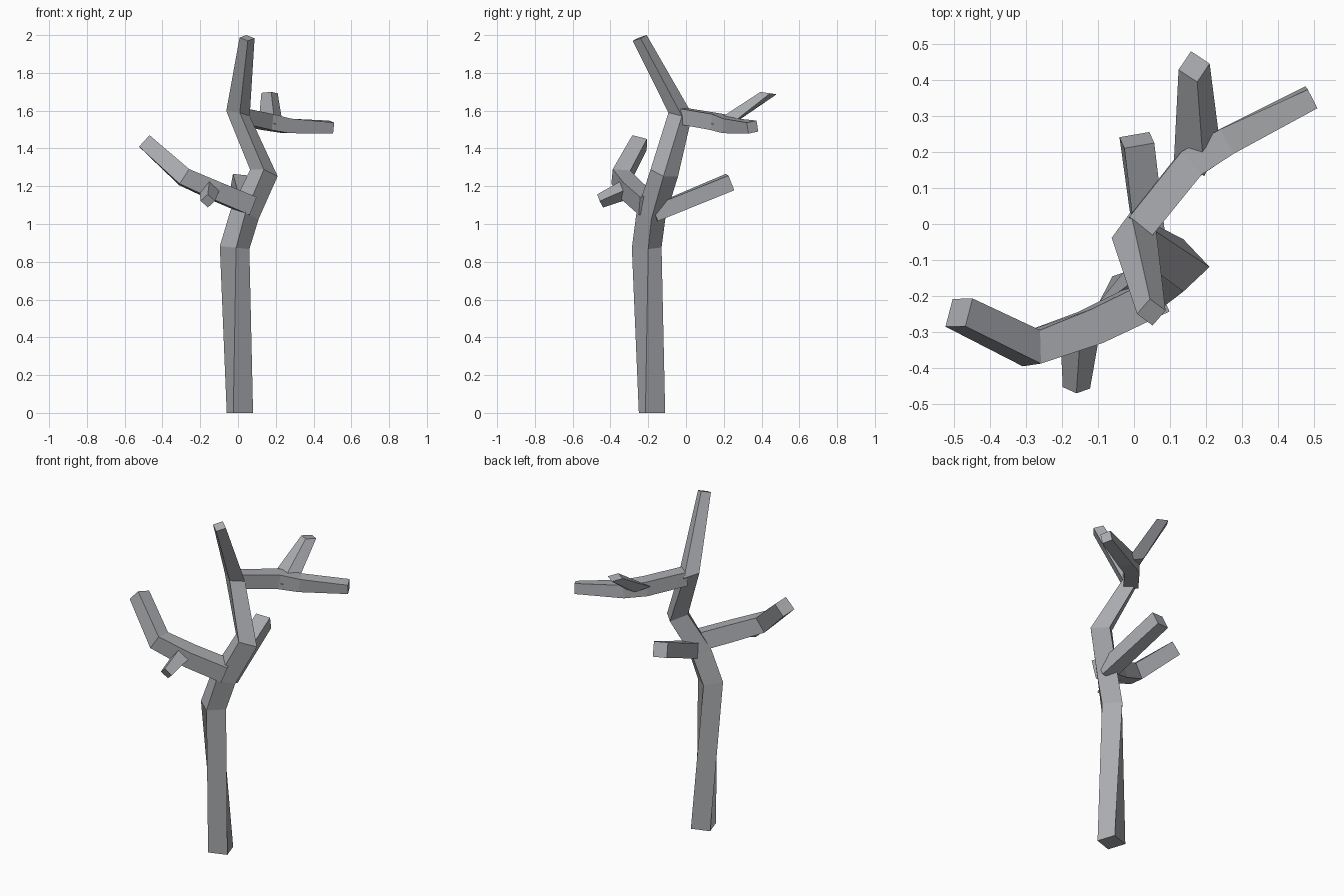
import bpy
import bmesh
from mathutils import Vector

cube = bpy.data.objects.get("Cube")
if cube:
    bpy.data.objects.remove(cube, do_unlink=True)

bark = bpy.data.materials.new("grey_bark")
bark.use_nodes = True
colour = (0.4, 0.41, 0.43, 1)
bark.diffuse_color = colour
bark.node_tree.nodes["Principled BSDF"].inputs["Base Color"].default_value = colour


def limb(name, rings):
    """Four-sided tube; a ring is (centre, half diagonal, corner direction, optional normal)."""
    bm = bmesh.new()
    centres = [Vector(r[0]) for r in rings]
    loops = []
    for i, ring in enumerate(rings):
        c, radius = centres[i], ring[1]
        if len(ring) > 3:
            n = Vector(ring[3]).normalized()
        else:
            n = Vector()
            if i > 0:
                n += (c - centres[i - 1]).normalized()
            if i < len(rings) - 1:
                n += (centres[i + 1] - c).normalized()
            n.normalize()
        u = Vector(ring[2])
        u = (u - n * u.dot(n)).normalized()
        v = n.cross(u)
        loops.append([bm.verts.new(c + d * radius) for d in (u, v, -u, -v)])
    for low, high in zip(loops, loops[1:]):
        for k in range(4):
            j = (k + 1) % 4
            bm.faces.new((low[k], low[j], high[j], high[k]))
    bm.faces.new(loops[0][::-1])
    bm.faces.new(loops[-1])
    bmesh.ops.recalc_face_normals(bm, faces=bm.faces)
    mesh = bpy.data.meshes.new(name)
    bm.to_mesh(mesh)
    bm.free()
    mesh.materials.append(bark)
    obj = bpy.data.objects.new(name, mesh)
    bpy.context.collection.objects.link(obj)
    return obj


UP = (0, 0, 1)

# Bent trunk running up into the top spire
limb("trunk", [
    ((0.01, -0.18, 0), 0.078, (1, -0.5, 0), UP),
    ((-0.018, -0.208, 0.875), 0.079, (1, 0.1, 0), (0.1, 0, 1)),
    ((0.035, -0.185, 1.05), 0.078, (1, 0.05, 0), (0.3, 0.1, 1)),
    ((0.137, -0.115, 1.27), 0.075, (1, 0, 0), (0.25, 0.25, 1)),
    ((0, -0.03, 1.585), 0.064, (1, 0.15, 0), (0.2, 0.1, 1)),
    ((0.048, -0.245, 1.985), 0.04, (1, 0.1, 0), (0.1, -0.4, 1)),
])

# Large branch on the right, bending upward
limb("right_branch", [
    ((0.06, -0.2, 1.1), 0.072, (0, 1, 1)),
    ((-0.12, -0.287, 1.175), 0.07, (0, 1, 1)),
    ((-0.285, -0.345, 1.248), 0.066, (0, 1, 1)),
    ((-0.486, -0.246, 1.43), 0.058, (0.1, 1, 0.9)),
])

# Short twig on the right branch
limb("right_twig", [
    ((-0.15, -0.3, 1.19), 0.055, (1, 0, 0)),
    ((-0.16, -0.455, 1.122), 0.038, (1, 0, 0)),
])

# Straight branch to the back
limb("back_branch", [
    ((0.06, -0.17, 1.055), 0.06, (1, 0, 1)),
    ((0.008, 0.233, 1.222), 0.06, (1, 0, 0.8)),
])

# Upper branch reaching left and back
limb("left_branch", [
    ((0.015, -0.01, 1.57), 0.058, (0.5, -0.5, 0.7)),
    ((0.155, 0.165, 1.54), 0.06, (0.5, -0.5, 0.7)),
    ((0.255, 0.228, 1.52), 0.055, (0.4, -0.6, 0.7)),
    ((0.493, 0.352, 1.513), 0.042, (0.3, -0.5, 0.4)),
])

# Flattened twig rising from the upper branch
limb("left_twig", [
    ((0.175, 0.2, 1.535), 0.07, (1, 0.3, 0), (0.3, 0, 1)),
    ((0.167, 0.437, 1.693), 0.044, (1, 0.2, 0), (0, 0.15, 1)),
])
